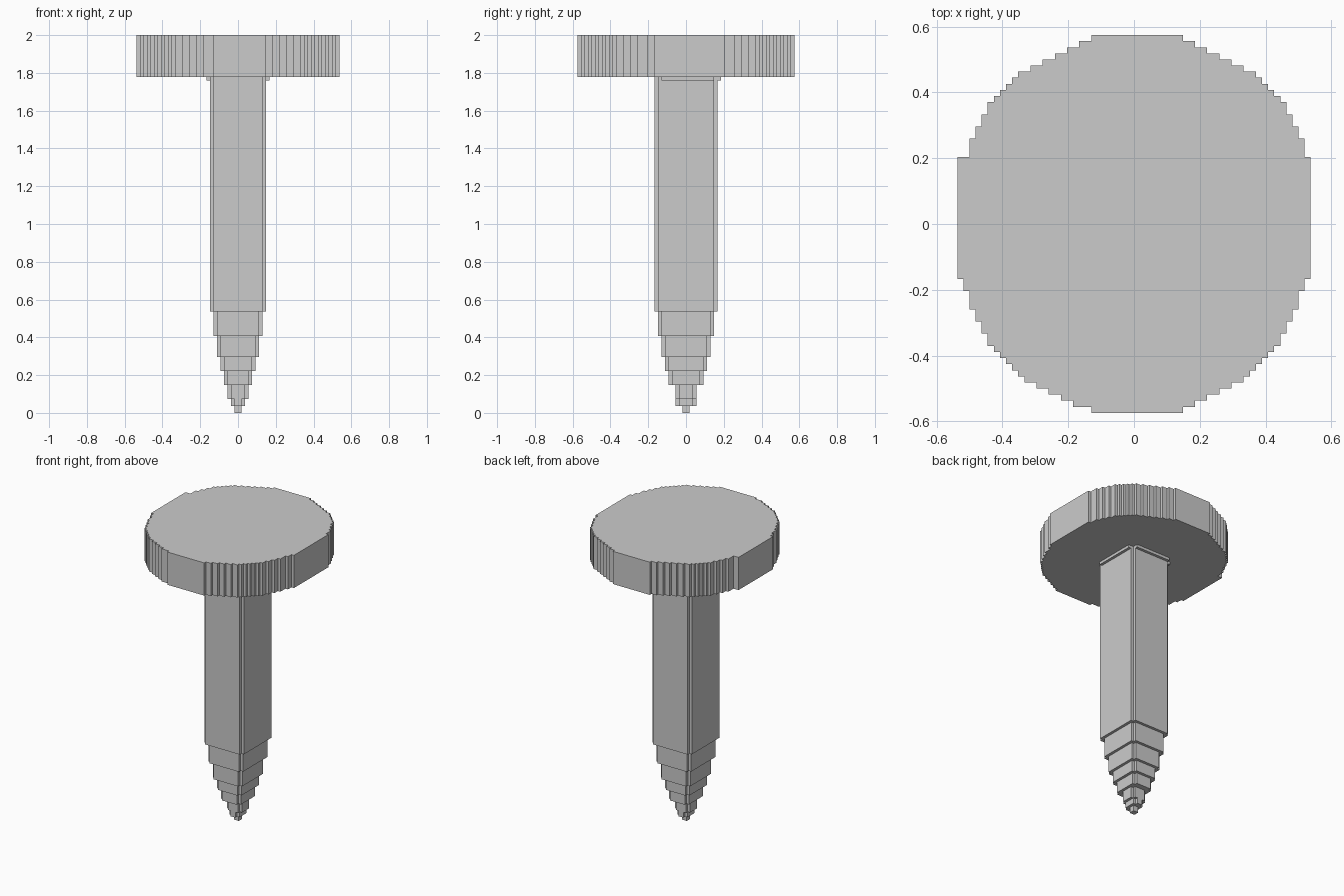
import bpy, bmesh

if "Cube" in bpy.data.objects:
    bpy.data.objects.remove(bpy.data.objects["Cube"])

V = 2 / 108  # the step size all parts snap to


def prism(name, outline, z0, z1):
    """Extrude a closed outline (in steps) from z0 to z1."""
    bm = bmesh.new()
    face = bm.faces.new([bm.verts.new((x * V, y * V, z0 * V)) for x, y in outline])
    top = bmesh.ops.extrude_face_region(bm, geom=[face])
    verts = [g for g in top["geom"] if isinstance(g, bmesh.types.BMVert)]
    bmesh.ops.translate(bm, verts=verts, vec=(0, 0, (z1 - z0) * V))
    bmesh.ops.recalc_face_normals(bm, faces=bm.faces)
    mesh = bpy.data.meshes.new(name)
    bm.to_mesh(mesh)
    bm.free()
    obj = bpy.data.objects.new(name, mesh)
    bpy.context.collection.objects.link(obj)
    return obj


def stairs(corners):
    """Outer corners joined by inner corners into a staircase."""
    pts = [corners[0]]
    for a, b in zip(corners, corners[1:]):
        pts += [(a[0], b[1]), b]
    return pts


def notched(x, y):
    """Rectangle with one-step notched corners."""
    if x < 2:
        return [(x, y), (-x, y), (-x, -y), (x, -y)]
    q = [(x, y - 1), (x - 1, y - 1), (x - 1, y)]
    return (q + [(-a, b) for a, b in reversed(q)]
            + [(-a, -b) for a, b in q] + [(a, -b) for a, b in reversed(q)])


# Round head with a stepped rim
ys_top = list(range(31, 19, -1)) + [18, 16, 14, 11]
xs_top = list(range(8, 21, 2)) + list(range(21, 30))
ys_low = list(range(31, 19, -1)) + [18, 16, 14, 11, 9]
xs_low = list(range(8, 19, 2)) + list(range(19, 30))
top_right = list(zip(xs_top, ys_top))
top_left = [(x - 1 if x < 29 else x, y) for x, y in top_right]
low_right = list(zip(xs_low, ys_low))
low_left = [(7 if x == 8 else x, y) for x, y in low_right]
rim = stairs(top_right)
rim += [(x, -y) for x, y in reversed(stairs(low_right))]
rim += [(-x, -y) for x, y in stairs(low_left)]
rim += [(-x, y) for x, y in reversed(stairs(top_left))]
prism("head", rim, 96, 108)

# Thin collar under the head and the long shaft
collar = prism("collar", [(9, -7), (9, 8), (7, 8), (7, 10), (-7, 10), (-7, 8),
                          (-9, 8), (-9, -7)], 95, 96)
prism("shaft", notched(8, 9), 29, 96)

# Stepped point
heights = [29, 22, 16, 12, 8, 4, 2, 0]
sizes = [(7, 8), (6, 7), (5, 6), (4, 5), (3, 3), (2, 3), (1, 1)]
for i, (x, y) in enumerate(sizes):
    prism(f"point_tier_{i + 1}", notched(x, y), heights[i + 1], heights[i])
